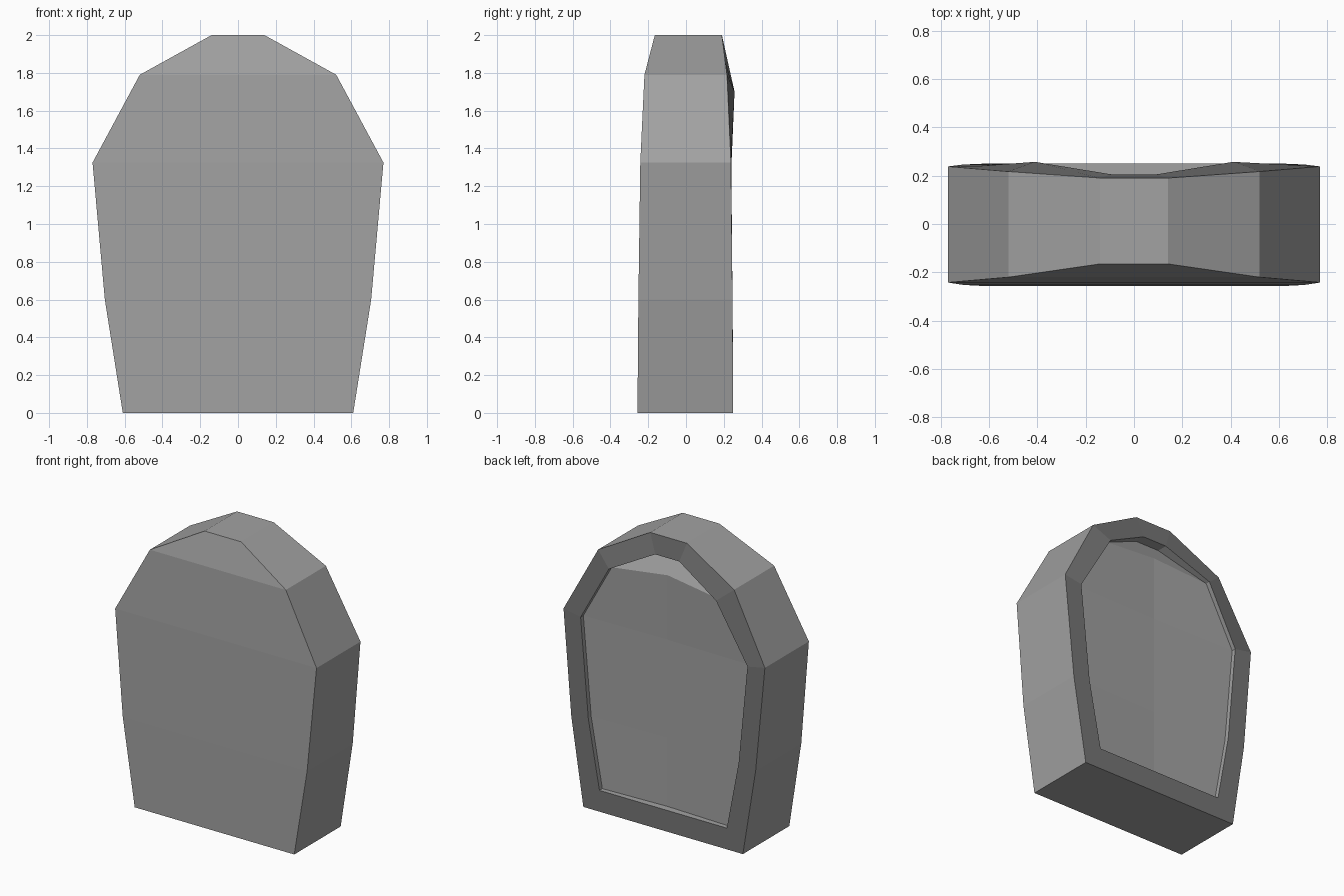
import bpy, bmesh

if "Cube" in bpy.data.objects:
    bpy.data.objects.remove(bpy.data.objects["Cube"])

# Half outlines going up: x, z, front y, back y
OUTER = [(0.61, 0.0, -0.257, 0.25), (0.705, 0.60, -0.252, 0.246), (0.77, 1.325, -0.242, 0.238),
         (0.52, 1.79, -0.22, 0.217), (0.14, 2.0, -0.165, 0.19)]
# Inner edge of the rim: x, z, y, recessed floor y
INNER = [(0.487, 0.147, 0.25, 0.218), (0.575, 0.62, 0.246, 0.214), (0.638, 1.30, 0.24, 0.21),
         (0.41, 1.70, 0.257, 0.225), (0.092, 1.867, 0.205, 0.13)]


def material(name, value):
    m = bpy.data.materials.new(name)
    m.diffuse_color = (value, value, value, 1)
    m.use_nodes = True
    m.node_tree.nodes["Principled BSDF"].inputs["Base Color"].default_value = m.diffuse_color
    return m


bm = bmesh.new()


def rows(points):
    """Mirrored pairs of vertices, right then left."""
    return [(bm.verts.new((x, y, z)), bm.verts.new((-x, y, z))) for x, y, z in points]


def loop(pairs):
    return [p[0] for p in pairs] + [p[1] for p in reversed(pairs)]


def bridge(a, b, mat):
    n = len(a)
    for i in range(n):
        j = (i + 1) % n
        bm.faces.new((a[i], a[j], b[j], b[i])).material_index = mat


front = rows([(x, f, z) for x, z, f, b in OUTER])
back = rows([(x, b, z) for x, z, f, b in OUTER])
lip = rows([(x, y, z) for x, z, y, d in INNER])
floor = rows([(x, d, z) for x, z, y, d in INNER])

# Front panel in horizontal bands
for (r0, l0), (r1, l1) in zip(front, front[1:]):
    bm.faces.new((l0, r0, r1, l1))

# Side walls, dark rim, recess walls
bridge(loop(front), loop(back), 0)
bridge(loop(back), loop(lip), 1)
bridge(loop(lip), loop(floor), 0)

# Recessed floor with a shallow centre fold, leaning forward at the top
centre = [bm.verts.new((0, 0.2, INNER[i][1])) for i in range(3)] + [bm.verts.new((0, 0.2, 1.745))]
for i in range(3):
    for side in (0, 1):
        bm.faces.new((floor[i][side], floor[i + 1][side], centre[i + 1], centre[i]))
for side in (0, 1):
    bm.faces.new((floor[3][side], floor[4][side], centre[3]))
bm.faces.new((floor[4][0], floor[4][1], centre[3]))
bm.faces.new((floor[0][0], floor[0][1], centre[0]))

bmesh.ops.recalc_face_normals(bm, faces=bm.faces)
mesh = bpy.data.meshes.new("hollow_backed_slab")
bm.to_mesh(mesh)
bm.free()
mesh.materials.append(material("mid grey", 0.36))
mesh.materials.append(material("dark grey rim", 0.18))
bpy.context.collection.objects.link(bpy.data.objects.new("hollow_backed_slab", mesh))
